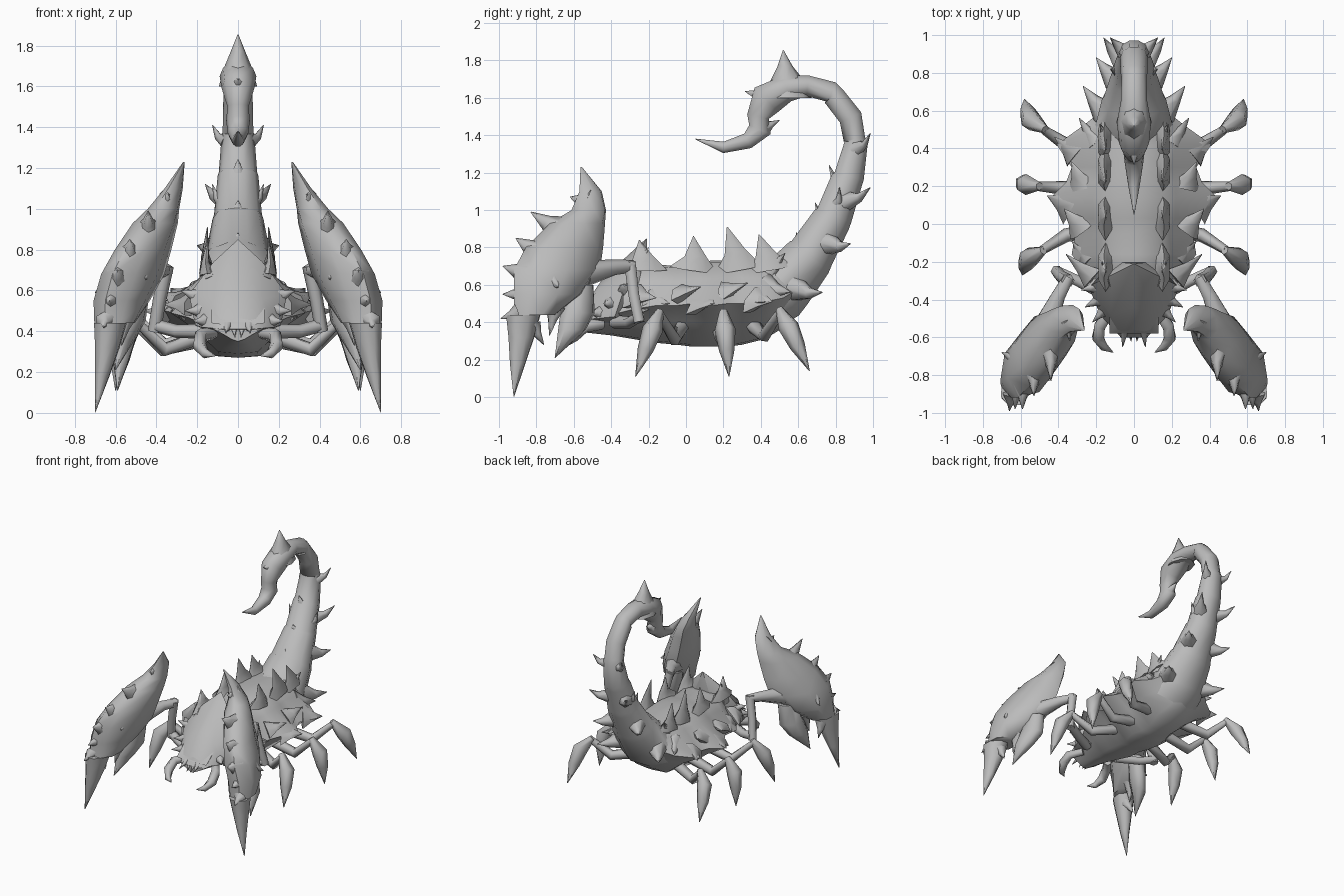
import bpy, bmesh, math
from mathutils import Vector as V

grey = bpy.data.materials.new("shell grey")
grey.diffuse_color = (0.5, 0.5, 0.5, 1)


def make(name, bm, mirror=False, angle=75):
    bmesh.ops.recalc_face_normals(bm, faces=bm.faces)
    me = bpy.data.meshes.new(name)
    bm.to_mesh(me)
    bm.free()
    me.materials.append(grey)
    ob = bpy.data.objects.new(name, me)
    bpy.context.collection.objects.link(ob)
    if mirror:
        ob.modifiers.new("mirror", 'MIRROR').use_mirror_merge = False
    bpy.ops.object.select_all(action='DESELECT')
    ob.select_set(True)
    bpy.context.view_layer.objects.active = ob
    bpy.ops.object.shade_smooth_by_angle(angle=math.radians(angle))
    return ob


def skin(bm, rings):
    """Join rings of points and cap both ends."""
    vs = [[bm.verts.new(p) for p in r] for r in rings]
    n = len(vs[0])
    for a, b in zip(vs, vs[1:]):
        for i in range(n):
            j = (i + 1) % n
            bm.faces.new((a[i], a[j], b[j], b[i]))
    bm.faces.new(vs[0])
    bm.faces.new(vs[-1])


def loft(bm, pts, radii, side=(1, 0, 0), axes=None, n=8):
    """Oval tube along pts; radii are (along side, across side) pairs."""
    pts = [V(p) for p in pts]
    rings = []
    for i, (p, r) in enumerate(zip(pts, radii)):
        ra, rb = r if isinstance(r, tuple) else (r, r)
        if axes:
            u, v = axes
        else:
            t = (pts[min(i + 1, len(pts) - 1)] - pts[max(i - 1, 0)]).normalized()
            u = V(side)
            u = (u - t * u.dot(t)).normalized()
            v = t.cross(u)
        rings.append([p + u * ra * math.cos(k * math.tau / n) +
                      v * rb * math.sin(k * math.tau / n) for k in range(n)])
    skin(bm, rings)


def spike(bm, base, tip, r, bend=(0, 0, 0), side=(0.31, 0.87, 0.38)):
    """Curved thorn with a flared base."""
    a, b = V(base), V(tip)
    ra, rb = r if isinstance(r, tuple) else (r, r)
    loft(bm, [a, a.lerp(b, 0.45) + V(bend), b],
         [(ra, rb), (ra * .45, rb * .45), .002], side, n=6)


# Body shell: y, rim half width, top, rim height, bottom
bm = bmesh.new()
rings = []
for y, w, top, rim, bot in [(-.58, .10, .45, .40, .35), (-.40, .18, .60, .44, .33),
                            (-.28, .25, .69, .47, .31), (-.16, .33, .71, .49, .29),
                            (-.05, .31, .70, .49, .28), (.03, .36, .72, .50, .27),
                            (.14, .44, .73, .49, .27), (.22, .36, .73, .50, .27),
                            (.30, .33, .73, .50, .28), (.42, .41, .72, .51, .31),
                            (.52, .27, .72, .53, .37), (.60, .17, .74, .58, .45)]:
    h = top - rim
    half = [(.13, top - .01), (min(w * .6, .22), rim + h * .6), (w, rim),
            (w * .64, rim - (rim - bot) * .4), (w * .3, bot + .01)]
    prof = [(0, top)] + half + [(0, bot)] + [(-x, z) for x, z in reversed(half)]
    rings.append([(x, y, z) for x, z in prof])
skin(bm, rings)
make("body_shell", bm, angle=60)

# Head shield and its brow spikes
bm = bmesh.new()
for x, y, z in [(0, -.21, .85), (0, -.44, .64), (.12, -.27, .74), (.24, -.33, .58),
                (.21, -.38, .43), (.18, -.48, .42), (.07, -.60, .41), (.10, -.20, .60),
                (.10, -.30, .38), (.12, -.48, .56)]:
    for s in ((1, -1) if x else (1,)):
        bm.verts.new((x * s, y, z))
bmesh.ops.convex_hull(bm, input=bm.verts)
make("head_shield", bm, angle=40)

bm = bmesh.new()
for b, t, r in [((.20, -.33, .57), (.28, -.35, .60), .045),
                ((.18, -.40, .50), (.26, -.44, .50), .045),
                ((.16, -.46, .45), (.22, -.52, .45), .04),
                ((.05, -.56, .43), (.06, -.65, .39), .03),
                ((.02, -.57, .42), (.015, -.62, .37), .02),
                ((.14, -.30, .64), (.17, -.20, .80), (.06, .035)),
                ((.22, -.29, .54), (.36, -.16, .53), (.09, .05)),
                ((.20, -.26, .50), (.29, -.20, .47), .05)]:
    spike(bm, b, t, r)
make("head_spikes", bm, True)

# Curved mouth hooks
bm = bmesh.new()
loft(bm, [(.12, -.45, .39), (.18, -.54, .38), (.19, -.60, .33), (.16, -.65, .29), (.11, -.68, .28)],
     [.03, .035, .035, .025, .002], (0, 0, 1), n=6)
make("mouth_hook", bm, True)

# Thorn rows on the back
bm = bmesh.new()
for y, z, back in [(-.25, .84, .02), (.04, .86, 0), (.22, .91, .06), (.39, .87, .05)]:
    spike(bm, (.15, y + back, .68), (.15, y, z), (.13, .045), (.01, .01, -.01), (0, 1, 0))
make("back_thorns", bm, True)

# Swept thorns along the shell rim
bm = bmesh.new()
for b, t, r in [((.27, -.03, .55), (.37, .08, .59), (.09, .05)),
                ((.33, .08, .50), (.46, .15, .50), (.11, .04)),
                ((.27, .20, .56), (.33, .33, .61), (.09, .05)),
                ((.31, .36, .52), (.42, .46, .51), (.10, .05)),
                ((.24, -.20, .52), (.33, -.09, .50), (.08, .04)),
                ((.20, .42, .58), (.29, .56, .56), (.09, .06)),
                ((.14, .43, .65), (.18, .53, .77), (.07, .05))]:
    spike(bm, b, t, r)
make("rim_thorns", bm, True)

# Tail with stepped plates, bulb and sting: y, z, half width, half depth, step
bm = bmesh.new()
pts, rad = [], []
for y, z, hw, hd, step in [(.34, .49, .25, .19, 0), (.52, .58, .215, .175, 1),
                           (.66, .75, .17, .14, 1), (.78, .95, .125, .11, 1),
                           (.86, 1.16, .10, .09, 1), (.91, 1.36, .08, .065, 1),
                           (.88, 1.495, .073, .066, 0), (.79, 1.61, .07, .063, 1),
                           (.65, 1.665, .07, .058, 0), (.54, 1.65, .09, .075, 0),
                           (.43, 1.59, .08, .095, 0), (.385, 1.50, .052, .062, 0),
                           (.395, 1.43, .058, .065, 0), (.33, 1.37, .05, .045, 0),
                           (.20, 1.335, .03, .032, 0), (.05, 1.38, .002, .002, 0)]:
    pts.append((0, y, z))
    rad.append((hw, hd))
    if step:
        pts.append((0, y + (.012 if z < 1.3 else -.01), z + .02))
        rad.append((hw * .94, hd * .94))
loft(bm, pts, rad, n=10)
make("tail", bm, angle=60)

# Broad crest and teeth on the tail bulb
bm = bmesh.new()
loft(bm, [(0, .54, 1.60), (0, .54, 1.70), (0, .53, 1.77), (0, .52, 1.855)],
     [(.094, .13), (.065, .085), (.036, .04), .002], axes=(V((1, 0, 0)), V((0, 1, 0))))
spike(bm, (0, .44, 1.60), (0, .315, 1.635), (.065, .065))
spike(bm, (0, .42, 1.44), (0, .50, 1.48), .045)
make("tail_crest", bm)

# Pointed plate tips along the inside of the tail
bm = bmesh.new()
for b, t, w in [((0, .81, 1.10), (0, .765, 1.24), .085),
                ((0, .73, .91), (0, .69, 1.04), .10),
                ((0, .60, .76), (0, .59, .88), .13)]:
    spike(bm, b, t, (w, .05), (0, .005, 0), (1, 0, 0))
make("tail_plate_tips", bm)

# Paired tail thorns
bm = bmesh.new()
for b, t, r in [((.05, .91, 1.33), (.125, .985, 1.41), .045),
                ((.07, .86, 1.05), (.16, .985, 1.12), .055),
                ((.10, .76, .82), (.20, .88, .82), .065),
                ((.15, .58, .58), (.27, .73, .56), .075),
                ((.07, .80, 1.03), (.125, .82, 1.12), .04)]:
    spike(bm, b, t, r, (.012, .01, -.015))
make("tail_thorns", bm, True)

# Three pairs of legs: hip, low joint, knee, tip
for name, hip, low, knee, tip in [
        ("front_leg", (.16, -.02, .38), (.36, -.06, .31), (.49, -.14, .44), (.59, -.27, .11)),
        ("middle_leg", (.16, .18, .36), (.37, .19, .31), (.51, .20, .44), (.60, .23, .11)),
        ("rear_leg", (.16, .36, .38), (.36, .42, .33), (.48, .50, .45), (.58, .66, .14))]:
    bm = bmesh.new()
    loft(bm, [hip, low, knee], [.04, .037, .025], (0, 1, 0), n=6)
    k, t = V(knee), V(tip)
    loft(bm, [k + V((-.01, 0, .02)), k.lerp(t, .3) + V((.035, 0, .02)), k.lerp(t, .6) + V((.025, 0, .01)), t],
         [.022, .056, .042, .002], (0, 1, 0), n=6)
    make(name, bm, True)

# Claw arm
bm = bmesh.new()
loft(bm, [(.14, -.38, .40), (.30, -.30, .40), (.41, -.25, .43)], [.037, .033, .033], (0, 0, 1), n=6)
loft(bm, [(.41, -.25, .40), (.385, -.28, .55), (.35, -.30, .72)], [.032, .033, .036], n=6)
loft(bm, [(.345, -.28, .70), (.40, -.38, .695), (.47, -.54, .66)], [.033, .042, .07], (0, 0, 1), n=6)
make("claw_arm", bm, True)

# Claw palm, flattened along a slanted horizontal axis
U, W = V((.4, -.92, 0)), V((.92, .4, 0))
bm = bmesh.new()
palm = [(1.23, .265, -.56, .004, .004), (1.10, .315, -.51, .065, .04), (1.0, .365, -.52, .10, .075),
        (.93, .405, -.58, .16, .10), (.80, .465, -.65, .225, .115), (.68, .515, -.69, .25, .13),
        (.55, .57, -.735, .20, .125), (.44, .605, -.81, .12, .10)]
loft(bm, [(x, y, z) for z, x, y, a, b in palm], [(a, b) for z, x, y, a, b in palm], axes=(U, W), n=8)
make("claw_palm", bm, True, 55)

# Claw fingers
bm = bmesh.new()
loft(bm, [(.625, -.87, .44), (.64, -.88, .32), (.665, -.90, .18), (.70, -.92, .003)],
     [(.10, .08), (.075, .06), (.045, .035), .002], axes=(U, W), n=8)
make("claw_long_finger", bm, True)
bm = bmesh.new()
loft(bm, [(.49, -.56, .60), (.52, -.58, .45), (.56, -.61, .36), (.60, -.70, .21)],
     [(.07, .06), (.10, .06), (.08, .05), .002], axes=(U, W), n=8)
make("claw_short_finger", bm, True)

# Claw edge spikes, wide along the edge and thin across it
bm = bmesh.new()
for b, t, r in [((.44, -.68, .89), (.44, -.83, .99), (.09, .06)), ((.53, -.79, .77), (.53, -.91, .85), (.09, .06)),
                ((.59, -.86, .66), (.59, -.98, .70), (.08, .06)), ((.62, -.85, .55), (.63, -.98, .55), (.07, .06)),
                ((.65, -.90, .45), (.66, -.99, .42), (.05, .05)), ((.35, -.53, 1.04), (.34, -.62, 1.07), (.07, .04)),
                ((.62, -.72, .62), (.70, -.68, .59), (.07, .05)), ((.46, -.74, .68), (.45, -.83, .66), (.07, .05)),
                ((.55, -.70, .48), (.57, -.73, .33), .06), ((.62, -.82, .38), (.63, -.76, .28), .05)]:
    spike(bm, b, t, r, side=(0, 0, 1))
make("claw_spikes", bm, True)
